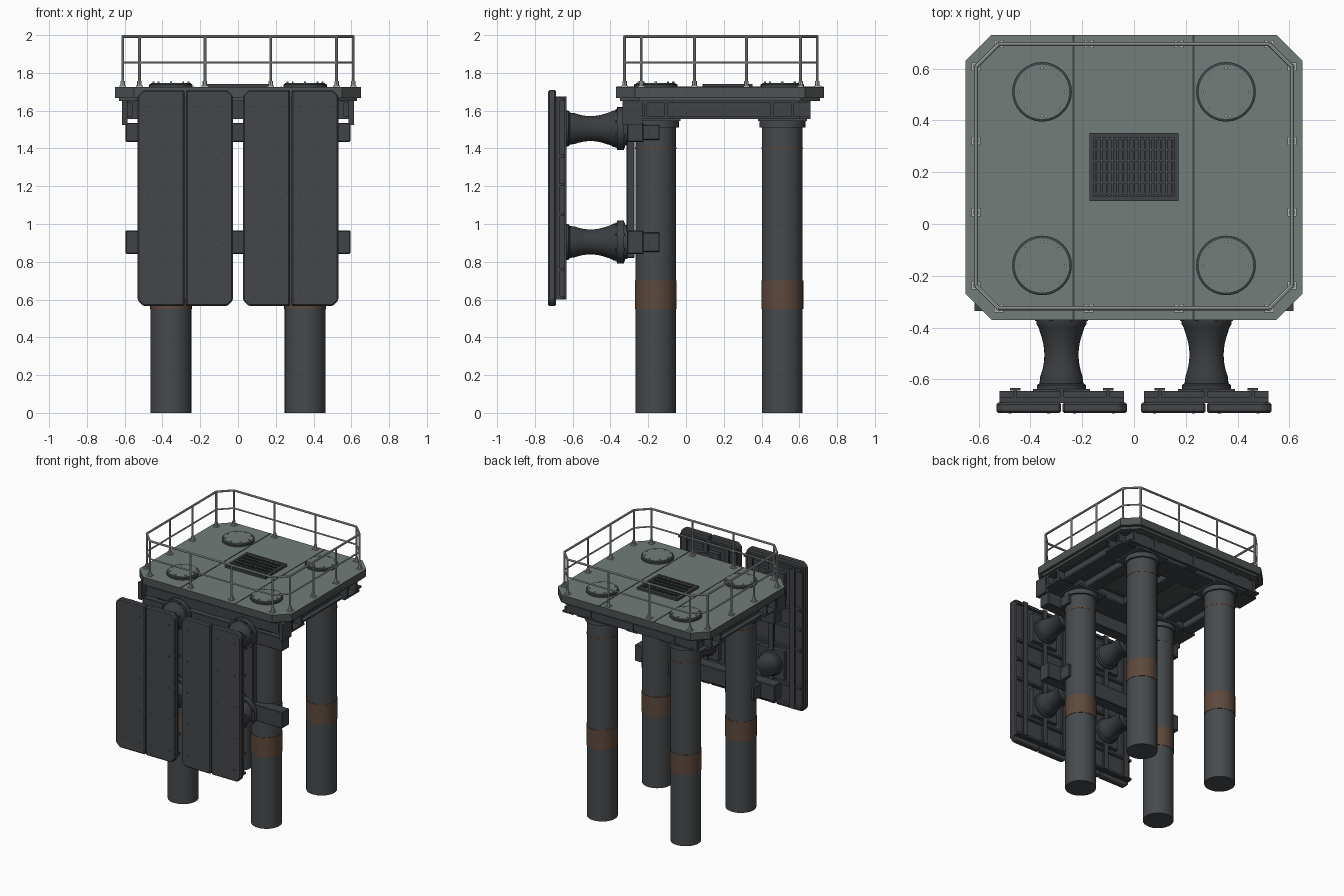
import bpy, bmesh, math
from mathutils import Matrix, Vector

if "Cube" in bpy.data.objects:
    bpy.data.objects.remove(bpy.data.objects["Cube"])


def material(name, r, g, b):
    m = bpy.data.materials.new(name)
    m.use_nodes = True
    m.diffuse_color = (r, g, b, 1)
    bsdf = m.node_tree.nodes["Principled BSDF"]
    bsdf.inputs["Base Color"].default_value = (r, g, b, 1)
    bsdf.inputs["Roughness"].default_value = 0.7
    return m


STEEL = material("dark steel", 0.05, 0.055, 0.062)
PILE = material("pile grey", 0.062, 0.069, 0.075)
FACING = material("facing grey", 0.058, 0.062, 0.068)
DECK = material("deck green grey", 0.17, 0.205, 0.195)
EDGE = material("deck edge grey", 0.075, 0.085, 0.085)
RUST = material("rust brown", 0.11, 0.066, 0.045)
RAIL = material("rail light grey", 0.42, 0.46, 0.44)
RUBBER = material("rubber black", 0.042, 0.046, 0.05)


def finish(name, bm, *mats, smooth=False, bevel=0):
    bmesh.ops.recalc_face_normals(bm, faces=bm.faces)
    me = bpy.data.meshes.new(name)
    bm.to_mesh(me)
    bm.free()
    ob = bpy.data.objects.new(name, me)
    bpy.context.collection.objects.link(ob)
    for m in mats:
        me.materials.append(m)
    if bevel:
        mod = ob.modifiers.new("bevel", "BEVEL")
        mod.width, mod.segments = bevel, 1
    if smooth:
        bpy.ops.object.select_all(action="DESELECT")
        ob.select_set(True)
        bpy.context.view_layer.objects.active = ob
        bpy.ops.object.shade_smooth_by_angle(angle=math.radians(35))
    return ob


def box(bm, x0, x1, y0, y1, z0, z1):
    mat = Matrix.Translation(((x0 + x1) / 2, (y0 + y1) / 2, (z0 + z1) / 2))
    bmesh.ops.create_cube(bm, size=1, matrix=mat @ Matrix.Diagonal((x1 - x0, y1 - y0, z1 - z0, 1)))


def rod(bm, a, b, r, n=8):
    a, b = Vector(a), Vector(b)
    d = b - a
    mat = Matrix.Translation((a + b) / 2) @ d.to_track_quat("Z", "Y").to_matrix().to_4x4()
    bmesh.ops.create_cone(bm, cap_ends=True, segments=n, radius1=r, radius2=r, depth=d.length, matrix=mat)


def lathe(bm, profile, origin, n=32, along_y=False):
    """Spin (radius, height) pairs around z, or around y."""
    rings = []
    for r, h in profile:
        ring = []
        for i in range(n):
            a = math.tau * i / n
            c, s = r * math.cos(a), r * math.sin(a)
            ring.append(bm.verts.new(Vector(origin) + Vector((c, h, s) if along_y else (c, s, h))))
        rings.append(ring)
    for p, q in zip(rings, rings[1:]):
        for i in range(n):
            bm.faces.new((p[i], p[(i + 1) % n], q[(i + 1) % n], q[i]))
    bm.faces.new(rings[0])
    bm.faces.new(rings[-1])


def octagon(x0, x1, y0, y1, c):
    return [(x0 + c, y0), (x1 - c, y0), (x1, y0 + c), (x1, y1 - c),
            (x1 - c, y1), (x0 + c, y1), (x0, y1 - c), (x0, y0 + c)]


def prism(bm, pts, lo, hi, along_y=False):
    place = (lambda p, h: (p[0], h, p[1])) if along_y else (lambda p, h: (p[0], p[1], h))
    a, b = [[bm.verts.new(place(p, h)) for p in pts] for h in (lo, hi)]
    bm.faces.new(a)
    bm.faces.new(b)
    for i in range(len(pts)):
        j = (i + 1) % len(pts)
        bm.faces.new((a[i], a[j], b[j], b[i]))


PX, PYS, FX = 0.355, (-0.16, 0.51), 0.28
FENDER_Z = (1.505, 0.905)
SIDES = (("right", -1), ("left", 1))

# Piles with rust bands, weld rings, collars and deck lids
for side, s in SIDES:
    for end, y in zip(("front", "back"), PYS):
        x, tag = s * PX, f"{end}_{side}"
        bm = bmesh.new()
        lathe(bm, [(0.108, 0), (0.108, 1.51), (0.122, 1.51), (0.122, 1.555)], (x, y, 0))
        box(bm, x - 0.13, x + 0.13, y - 0.13, y + 0.13, 1.545, 1.56)
        finish("pile_" + tag, bm, PILE, smooth=True)
        bm = bmesh.new()
        lathe(bm, [(0.111, 0.55), (0.111, 0.70)], (x, y, 0))
        lathe(bm, [(0.1095, 1.397), (0.1095, 1.405)], (x, y, 0))
        finish("rust_band_" + tag, bm, RUST, smooth=True)
        bm = bmesh.new()
        lathe(bm, [(0.115, 1.72), (0.115, 1.738), (0.108, 1.742)], (x, y, 0))
        finish("lid_ring_" + tag, bm, STEEL, smooth=True)
        bm = bmesh.new()
        lathe(bm, [(0.105, 1.735), (0.105, 1.747)], (x, y, 0))
        finish("lid_" + tag, bm, DECK, smooth=True)
        bm = bmesh.new()
        for i in range(8):
            a = math.tau * i / 8
            c = Vector((x + 0.092 * math.cos(a), y + 0.092 * math.sin(a), 1.745))
            rod(bm, c, c + Vector((0, 0, 0.009)), 0.006, 6)
        finish("lid_bolts_" + tag, bm, RAIL)

# Deck slab: pale top, darker rim and underside
bm = bmesh.new()
prism(bm, octagon(-0.65, 0.65, -0.37, 0.73, 0.1), 1.668, 1.725)
prism(bm, octagon(-0.63, 0.63, -0.35, 0.71, 0.1), 1.65, 1.668)
bmesh.ops.recalc_face_normals(bm, faces=bm.faces)
for f in bm.faces:
    f.material_index = 0 if f.normal.z > 0.9 else 1
finish("deck", bm, DECK, EDGE)
bm = bmesh.new()
for x in (-0.233, 0.23):
    box(bm, x - 0.004, x + 0.004, -0.368, 0.728, 1.722, 1.727)
finish("deck_seams", bm, STEEL)

# Floor grate with a frame, bars and light cross rods
bm = bmesh.new()
box(bm, -0.172, 0.172, 0.088, 0.352, 1.72, 1.73)
for y in (0.088, 0.334):
    box(bm, -0.172, 0.172, y, y + 0.018, 1.72, 1.742)
for x in (-0.172, 0.154):
    box(bm, x, x + 0.018, 0.088, 0.352, 1.72, 1.742)
for i in range(15):
    x = -0.147 + i * 0.021
    box(bm, x - 0.004, x + 0.004, 0.1, 0.34, 1.725, 1.738)
finish("grate", bm, STEEL)
bm = bmesh.new()
for i in range(6):
    y = 0.115 + i * 0.0425
    rod(bm, (-0.155, y, 1.738), (0.155, y, 1.738), 0.0022, 6)
finish("grate_rods", bm, RAIL)

# Guard rail following the chamfered deck edge
path = octagon(-0.61, 0.61, -0.325, 0.695, 0.088)
posts = path + [(sx, y) for sx in (-0.175, 0.173) for y in (-0.325, 0.695)]
posts += [(x, sy) for x in (-0.61, 0.61) for sy in (0.045, 0.32)]
bm = bmesh.new()
for z, r in ((1.992, 0.008), (1.855, 0.006)):
    for p, q in zip(path, path[1:] + path[:1]):
        rod(bm, (*p, z), (*q, z), r)
for x, y in posts:
    rod(bm, (x, y, 1.725), (x, y, 1.992), 0.0075)
    rod(bm, (x, y, 1.73), (x, y, 1.757), 0.012)
    box(bm, x - 0.018, x + 0.018, y - 0.016, y + 0.016, 1.724, 1.733)
finish("guard_rail", bm, RAIL, smooth=True)

# I-beams under the deck
bm = bmesh.new()
for y in (-0.16, 0.51):
    for y0 in (y - 0.055, y + 0.055):
        box(bm, -0.615, 0.615, y0 - 0.008, y0 + 0.008, 1.565, 1.655)
    for z in (1.555, 1.64):
        box(bm, -0.615, 0.615, y - 0.09, y + 0.09, z, z + 0.014)
for x in (-0.545, -PX, 0, PX, 0.545):
    box(bm, x - 0.01, x + 0.01, -0.31, 0.66, 1.56, 1.655)
    for z in (1.557, 1.64):
        box(bm, x - 0.045, x + 0.045, -0.31, 0.66, z, z + 0.013)
for y in (-0.3, 0.645):
    box(bm, -0.56, 0.56, y - 0.01, y + 0.01, 1.56, 1.655)
for s in (-1, 1):
    box(bm, s * 0.6 - 0.015, s * 0.6 + 0.015, -0.335, -0.23, 1.525, 1.655)
finish("deck_beams", bm, STEEL)

# Front walers, pile clamps and vertical struts
bm = bmesh.new()
for z0, z1 in ((1.435, 1.535), (0.842, 0.965)):
    box(bm, -0.595, 0.595, -0.312, -0.225, z0, z1)
    for x in (-PX, PX):
        box(bm, x - 0.125, x + 0.125, -0.23, -0.14, z0 + 0.01, z1 - 0.01)
for x in (-FX, FX):
    box(bm, x - 0.07, x + 0.07, -0.315, -0.272, 0.82, 1.56)
finish("walers", bm, STEEL, bevel=0.004)

# Fenders: waisted rubber cones with bolted flanges
waist = [(0.095, -0.64), (0.095, -0.622), (0.085, -0.615), (0.082, -0.595)]
for i in range(9):
    t = i / 8
    waist.append((0.066 + 0.016 * (2 * t - 1) ** 2, -0.59 + 0.17 * t))
waist += [(0.088, -0.40), (0.097, -0.385), (0.097, -0.36)]
for side, s in SIDES:
    for level, z in zip(("upper", "lower"), FENDER_Z):
        tag, x = f"{level}_{side}", s * FX
        bm = bmesh.new()
        lathe(bm, waist, (x, 0, z), along_y=True)
        finish("fender_" + tag, bm, RUBBER, smooth=True)
        bm = bmesh.new()
        lathe(bm, [(0.114, -0.364), (0.114, -0.328), (0.09, -0.328), (0.09, -0.31)], (x, 0, z), along_y=True)
        for i in range(8):
            a = math.tau * (i + 0.5) / 8
            bx, bz = x + 0.104 * math.cos(a), z + 0.104 * math.sin(a)
            rod(bm, (bx, -0.374, bz), (bx, -0.322, bz), 0.007, 6)
        finish("flange_" + tag, bm, STEEL, smooth=True)

# Fender panels: two facing sheets each on a ribbed steel frame
for side, s in SIDES:
    c = s * FX - 0.001 * s
    for half, h in (("outer", s), ("inner", -s)):
        k, e, g = 0.03, c + h * 0.252, c + h * 0.003
        pts = [(g, 0.565), (e - h * k, 0.565), (e, 0.565 + k), (e, 1.71 - k), (e - h * k, 1.71), (g, 1.71)]
        bm = bmesh.new()
        prism(bm, pts, -0.73, -0.688, along_y=True)
        finish(f"facing_{half}_{side}", bm, FACING, bevel=0.008)
        bm = bmesh.new()
        for i in range(5):
            for bx in (c + h * 0.05, c + h * 0.2):
                z = 0.65 + i * 0.2425
                rod(bm, (bx, -0.7315, z), (bx, -0.72, z), 0.006, 8)
        finish(f"facing_bolts_{half}_{side}", bm, RUBBER)
    bm = bmesh.new()
    box(bm, c - 0.24, c + 0.24, -0.69, -0.668, 0.6, 1.675)
    for x in (c - 0.18, c, c + 0.18):
        box(bm, x - 0.007, x + 0.007, -0.67, -0.636, 0.6, 1.675)
        box(bm, x - 0.02, x + 0.02, -0.642, -0.632, 0.6, 1.675)
    for z in (0.61, 0.76, 1.05, 1.21, 1.36, 1.66):
        box(bm, c - 0.24, c + 0.24, -0.67, -0.645, z - 0.008, z + 0.008)
    for z in FENDER_Z:
        box(bm, c - 0.11, c + 0.11, -0.67, -0.636, z - 0.11, z + 0.11)
    finish("panel_frame_" + side, bm, STEEL)
